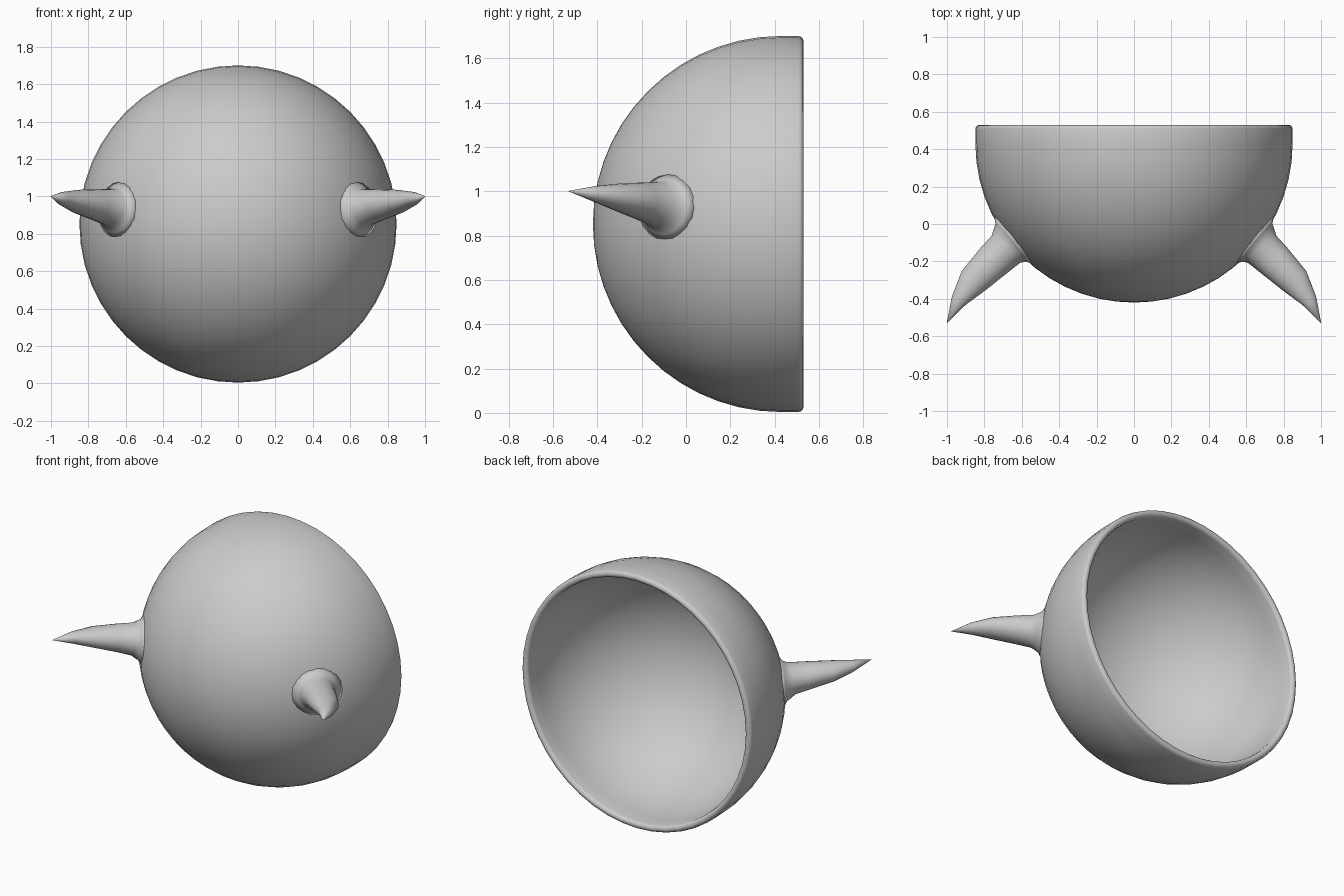
import bpy, bmesh, math
from mathutils import Vector, Matrix

cube = bpy.data.objects.get("Cube")
if cube:
    bpy.data.objects.remove(cube, do_unlink=True)

RADIUS, WALL, BACK = 0.848, 0.045, 0.53
CENTRE = Vector((0, 0.428, 0.852))

grey = bpy.data.materials.new("plain grey")
grey.use_nodes = True
grey.diffuse_color = (0.6, 0.6, 0.6, 1)
grey.node_tree.nodes["Principled BSDF"].inputs["Base Color"].default_value = (0.6, 0.6, 0.6, 1)


def make_object(name, bm):
    bmesh.ops.remove_doubles(bm, verts=bm.verts, dist=0.0001)
    bmesh.ops.recalc_face_normals(bm, faces=bm.faces)
    for face in bm.faces:
        face.smooth = True
    mesh = bpy.data.meshes.new(name)
    bm.to_mesh(mesh)
    bm.free()
    mesh.materials.append(grey)
    obj = bpy.data.objects.new(name, mesh)
    bpy.context.collection.objects.link(obj)
    return obj


def arc(radius, steps=14):
    """Quarter circle from the front pole to the widest ring, as (r, y)."""
    angles = [math.pi / 2 * i / steps for i in range(steps + 1)]
    return [(radius * math.sin(a), -radius * math.cos(a)) for a in angles]


# Shell: domed outside, rounded rim and domed inside, spun about the y axis
rim_y = BACK - CENTRE.y
rim_mid, rim_r = RADIUS - WALL / 2, WALL / 2
rim = []
for i in range(7):
    a = math.pi * i / 6
    rim.append((rim_mid + rim_r * math.cos(a), rim_y - rim_r + rim_r * math.sin(a)))
profile = arc(RADIUS) + rim + arc(RADIUS - WALL)[::-1]

bm = bmesh.new()
verts = [bm.verts.new((r, y, 0)) for r, y in profile]
edges = [bm.edges.new(pair) for pair in zip(verts, verts[1:])]
bmesh.ops.spin(bm, geom=verts + edges, cent=(0, 0, 0), axis=(0, 1, 0),
               angle=2 * math.pi, steps=48)
bmesh.ops.translate(bm, verts=bm.verts, vec=CENTRE)
make_object("helmet_shell", bm)

# Horn: flared root sunk in the shell wall, then rings tapering to the tip
root = Vector((0.66, -0.10, 0.93))
outward = (root - CENTRE).normalized()
rings = [  # centre, half width, half height
    (CENTRE + outward * 0.825, 0.17, 0.16),
    (CENTRE + outward * 0.848, 0.13, 0.125),
    (Vector((0.685, -0.135, 0.942)), 0.105, 0.10),
    (Vector((0.755, -0.20, 0.955)), 0.097, 0.085),
    (Vector((0.86, -0.305, 0.973)), 0.081, 0.062),
    (Vector((0.937, -0.41, 0.988)), 0.043, 0.036),
    (Vector((1.0, -0.53, 1.0)), 0.001, 0.001),
]
SIDES = 20
bm = bmesh.new()
loops = []
for i, (centre, width, height) in enumerate(rings):
    ahead = rings[min(i + 1, len(rings) - 1)][0]
    behind = rings[max(i - 1, 0)][0]
    along = outward if i < 2 else (ahead - behind).normalized()
    side = along.cross(Vector((0, 0, 1))).normalized()
    up = side.cross(along)
    angles = [2 * math.pi * k / SIDES for k in range(SIDES)]
    loops.append([bm.verts.new(centre + side * width * math.cos(a) + up * height * math.sin(a))
                  for a in angles])
for low, high in zip(loops, loops[1:]):
    for k in range(SIDES):
        n = (k + 1) % SIDES
        bm.faces.new((low[k], low[n], high[n], high[k]))
bm.faces.new(loops[0][::-1])
bm.faces.new(loops[-1])
horns = make_object("horns", bm)
horns.modifiers.new("both sides", "MIRROR")
